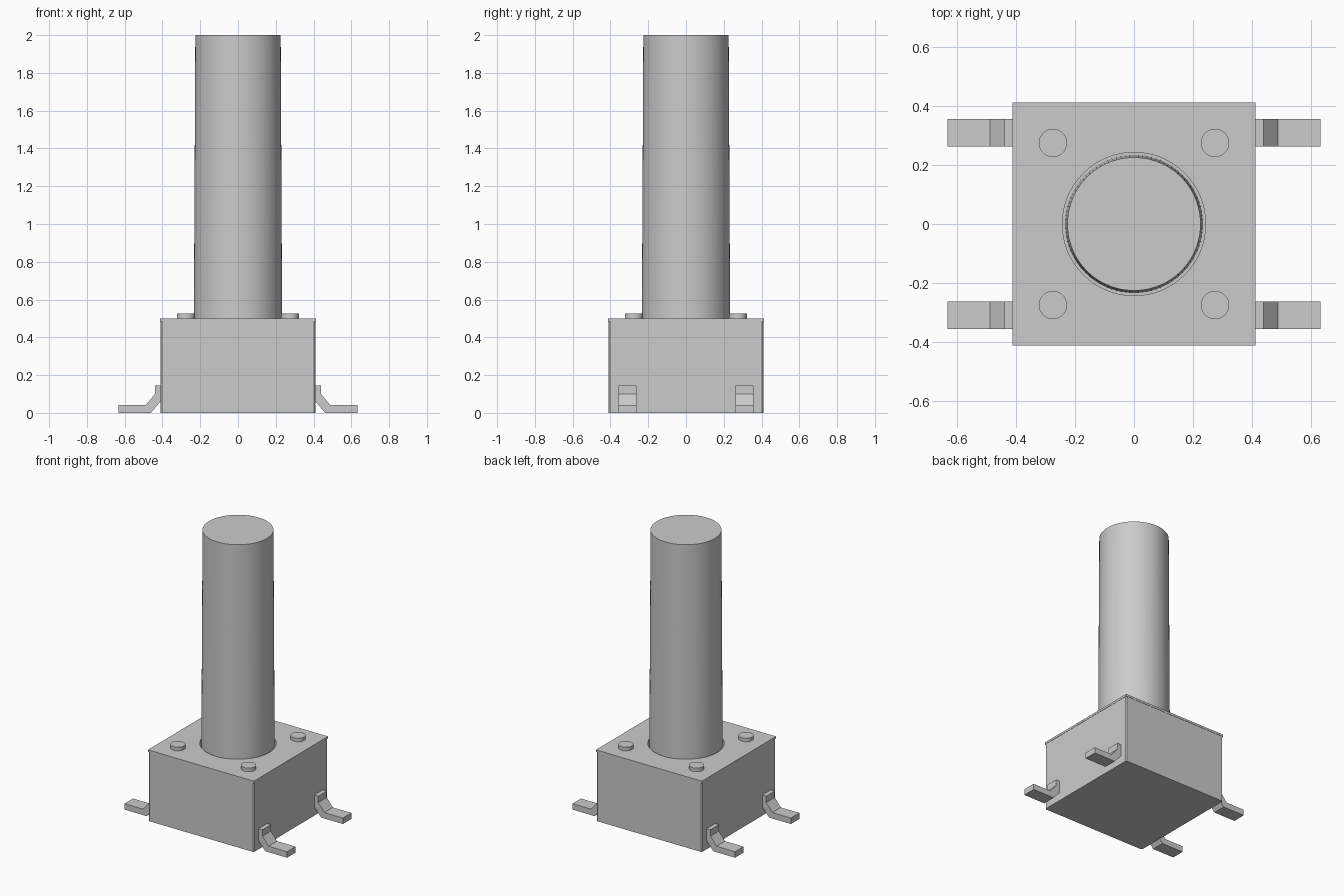
import bpy
import bmesh
from mathutils import Matrix

cube = bpy.data.objects.get("Cube")
if cube:
    bpy.data.objects.remove(cube, do_unlink=True)

grey = bpy.data.materials.new("plain grey")
grey.use_nodes = True
grey.diffuse_color = (0.6, 0.6, 0.6, 1)
grey.node_tree.nodes["Principled BSDF"].inputs["Base Color"].default_value = grey.diffuse_color


def finish(name, bm, smooth=False):
    bmesh.ops.recalc_face_normals(bm, faces=bm.faces[:])
    mesh = bpy.data.meshes.new(name)
    bm.to_mesh(mesh)
    bm.free()
    mesh.materials.append(grey)
    obj = bpy.data.objects.new(name, mesh)
    bpy.context.collection.objects.link(obj)
    if smooth:
        bpy.ops.object.select_all(action='DESELECT')
        bpy.context.view_layer.objects.active = obj
        obj.select_set(True)
        bpy.ops.object.shade_smooth_by_angle()
    return obj


def box(name, half, z0, z1, chamfer=0):
    bm = bmesh.new()
    size = Matrix.Diagonal((2 * half, 2 * half, z1 - z0, 1))
    bmesh.ops.create_cube(bm, size=1, matrix=Matrix.Translation((0, 0, (z0 + z1) / 2)) @ size)
    if chamfer:
        upright = [e for e in bm.edges if abs(e.verts[0].co.z - e.verts[1].co.z) > 0.01]
        bmesh.ops.bevel(bm, geom=upright, offset=chamfer, segments=1, affect='EDGES')
    return finish(name, bm)


def cylinder(name, r0, r1, z0, z1, x=0, y=0, sides=64):
    bm = bmesh.new()
    bmesh.ops.create_cone(bm, cap_ends=True, segments=sides, radius1=r0, radius2=r1,
                          depth=z1 - z0, matrix=Matrix.Translation((x, y, (z0 + z1) / 2)))
    return finish(name, bm, smooth=True)


# Housing and thin cover, with a round recess around the plunger
housing = box("housing", 0.41, 0, 0.485, chamfer=0.008)
cover = box("cover_plate", 0.412, 0.485, 0.5)
cutter = cylinder("recess_cutter", 0.243, 0.243, 0.44, 0.6)
cutter.hide_render = True
cutter.hide_viewport = True
for part in (housing, cover):
    cut = part.modifiers.new("recess", 'BOOLEAN')
    cut.operation = 'DIFFERENCE'
    cut.solver = 'EXACT'
    cut.object = cutter

# Slightly tapered plunger
cylinder("plunger", 0.234, 0.226, 0.43, 2, sides=96)

# Rivet heads and bent leads at the four corners
LEAD = [(0.405, 0.145), (0.44, 0.145), (0.44, 0.1), (0.488, 0.042),
        (0.632, 0.042), (0.632, 0), (0.462, 0), (0.41, 0.06), (0.405, 0.06)]
for sx, side in ((1, "left"), (-1, "right")):
    for sy, end in ((-1, "front"), (1, "back")):
        cylinder(f"rivet_{end}_{side}", 0.048, 0.048, 0.49, 0.525,
                 sx * 0.275, sy * 0.275, sides=32)
        bm = bmesh.new()
        face = bm.faces.new([bm.verts.new((sx * x, sy * 0.31 - 0.047, z)) for x, z in LEAD])
        new = bmesh.ops.extrude_face_region(bm, geom=[face])["geom"]
        moved = [v for v in new if isinstance(v, bmesh.types.BMVert)]
        bmesh.ops.translate(bm, verts=moved, vec=(0, 0.094, 0))
        finish(f"lead_{end}_{side}", bm)
